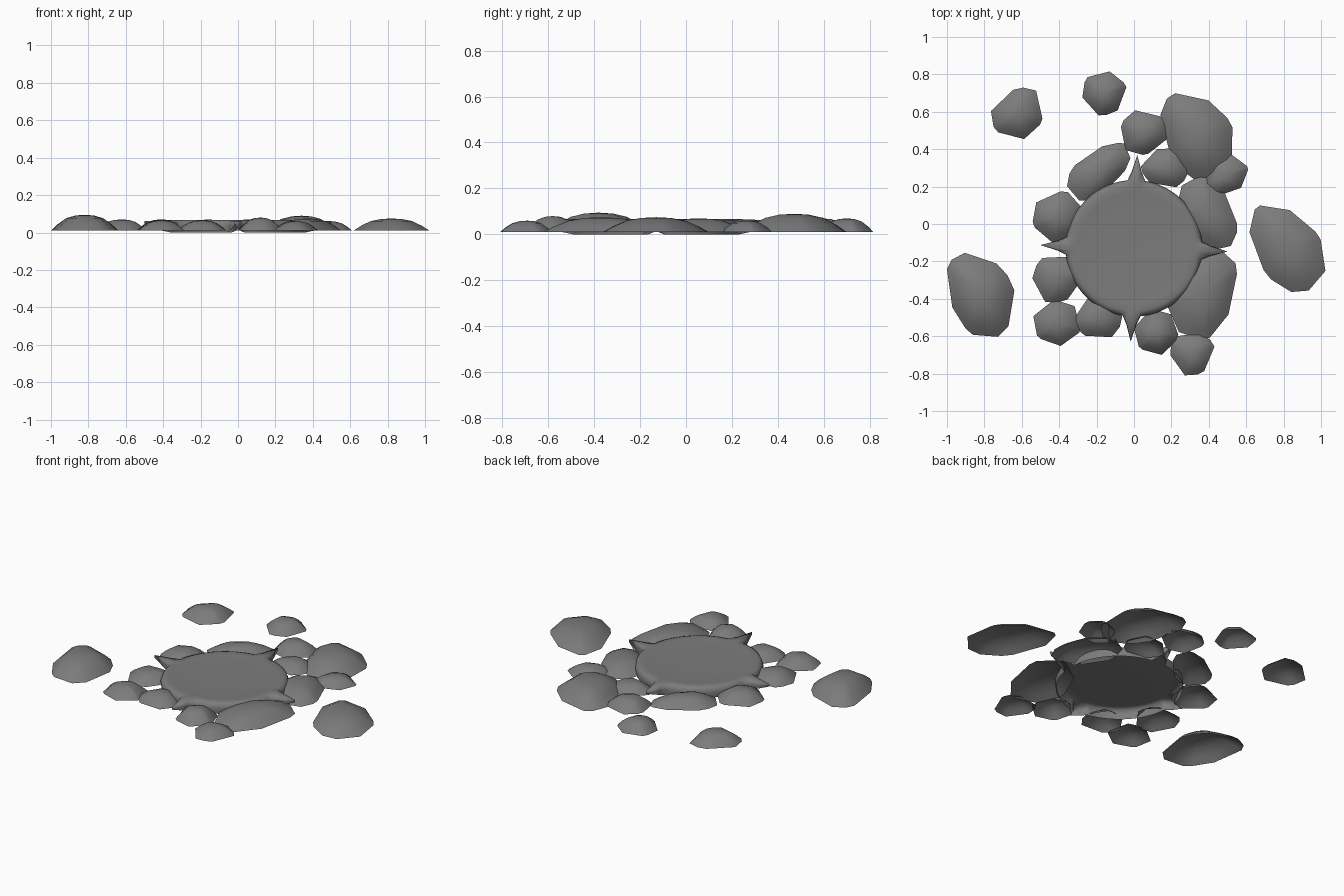
import bpy, bmesh, math
from math import cos, sin, pi, radians

cube = bpy.data.objects.get("Cube")
if cube:
    bpy.data.objects.remove(cube)


def make_material(name, grey):
    mat = bpy.data.materials.new(name)
    mat.use_nodes = True
    colour = (grey, grey, grey, 1)
    mat.diffuse_color = colour
    bsdf = mat.node_tree.nodes["Principled BSDF"]
    bsdf.inputs["Base Color"].default_value = colour
    bsdf.inputs["Roughness"].default_value = 0.8
    return mat


stone_grey = make_material("stone grey", 0.2)


def shell(name, rings, peak, location, angle):
    """Open-bottomed shell: rings listed from the ground up, closed by a fan."""
    bm = bmesh.new()
    loops = [[bm.verts.new(p) for p in ring] for ring in rings]
    n = len(loops[0])
    for low, high in zip(loops, loops[1:]):
        for i in range(n):
            j = (i + 1) % n
            bm.faces.new((low[i], low[j], high[j], high[i]))
    tip = bm.verts.new(peak)
    for i in range(n):
        bm.faces.new((loops[-1][i], loops[-1][(i + 1) % n], tip))
    for face in bm.faces:
        face.smooth = True
    mesh = bpy.data.meshes.new(name)
    bm.to_mesh(mesh)
    bm.free()
    mesh.materials.append(stone_grey)
    obj = bpy.data.objects.new(name, mesh)
    obj.location = location
    obj.rotation_euler.z = radians(angle)
    bpy.context.collection.objects.link(obj)


# Round slab whose skirt is drawn out into four spikes
SEGMENTS = 96
SLAB_PROFILE = [(0.36, 0), (0.365, 0.035), (0.355, 0.06), (0.335, 0.068),
                (0.3, 0.065), (0.2, 0.062)]
slab_rings = []
for level, (radius, z) in enumerate(SLAB_PROFILE):
    ring = []
    for i in range(SEGMENTS):
        a = 2 * pi * i / SEGMENTS
        gap = abs((a + pi / 4) % (pi / 2) - pi / 4)
        pull = max(0, 1 - gap / 0.13) ** 2.2 if level < 3 else 0
        r = radius + pull * (0.5 - radius)
        height = z + pull * (0.045 + 0.008 * level - z)
        # keep each spike narrow along its whole length
        if 0 < gap < 0.1:
            r += 0.015 * (level < 3)
        ring.append((r * cos(a), r * sin(a), height))
    slab_rings.append(ring)
shell("round_slab", slab_rings, (0, 0, 0.062), (0, -0.13, 0), -2)

# Stones: x, y, half length, half width, turn, height
STONES = [
    (-.62, .59, .15, .13, 40, .06), (-.16, .7, .12, .12, 0, .06),
    (.05, .49, .13, .12, 20, .06), (.34, .47, .25, .18, -60, .08),
    (.49, .26, .13, .1, 35, .05), (.17, .3, .13, .11, 0, .05),
    (.39, .06, .21, .14, -60, .06), (-.19, .28, .2, .11, 40, .055),
    (-.41, .04, .14, .13, 60, .06), (-.41, -.29, .14, .13, 30, .055),
    (-.41, -.53, .13, .12, 0, .055), (-.19, -.5, .13, .12, 10, .055),
    (.12, -.58, .12, .12, 45, .07), (.31, -.69, .12, .12, 0, .05),
    (.37, -.37, .26, .17, 70, .065), (-.82, -.38, .24, .17, -65, .085),
    (.82, -.13, .26, .17, -55, .065),
]
DOME = [(1, 0), (0.8, 0.4), (0.55, 0.78), (0.28, 0.95)]
for number, (x, y, length, width, turn, height) in enumerate(STONES, 1):
    sides = 9 if length < 0.16 else 11
    rings = []
    for scale, rise in DOME:
        ring = []
        for i in range(sides):
            a = 2 * pi * (i + 0.4 * sin(i * 2 + number)) / sides
            uneven = scale * (1.01 + 0.04 * sin(3 * a + number))
            ring.append((uneven * length * cos(a), uneven * width * sin(a),
                         rise * height))
        rings.append(ring)
    shell(f"stone_{number}", rings, (0, 0, height), (x, y, 0.01), turn)
